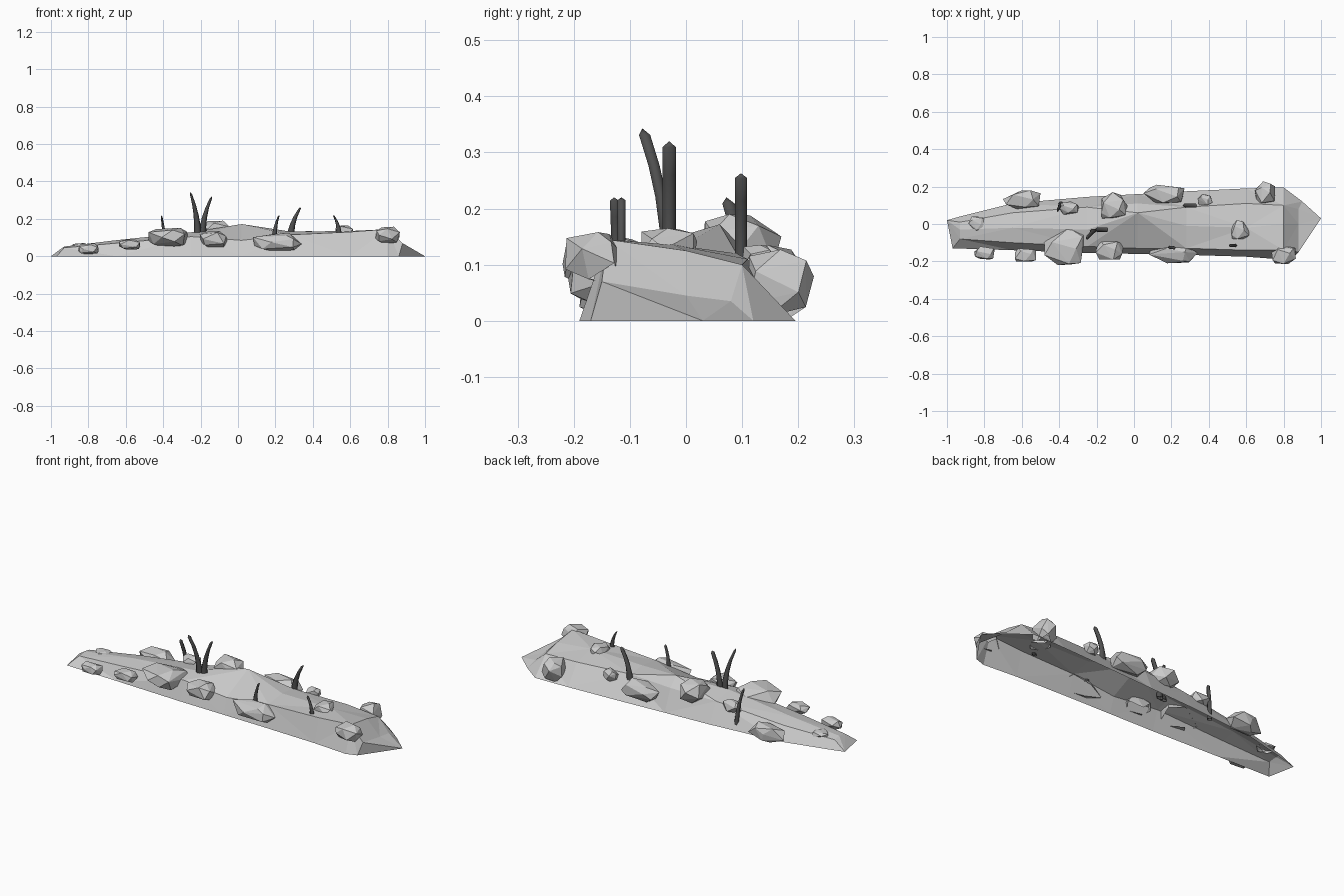
import bpy, bmesh, math, random
from mathutils import Vector
from mathutils.bvhtree import BVHTree

if "Cube" in bpy.data.objects:
    bpy.data.objects.remove(bpy.data.objects["Cube"])

random.seed(11)


def finish(name, bm, smooth=False, mat=None):
    me = bpy.data.meshes.new(name)
    bm.to_mesh(me)
    bm.free()
    for p in me.polygons:
        p.use_smooth = smooth
    if mat:
        me.materials.append(mat)
    ob = bpy.data.objects.new(name, me)
    bpy.context.collection.objects.link(ob)
    return ob


# Earth mound: open-bottomed shell lofted through irregular sections
# x, base y-, shoulder (y, z), ridge (y, z), shoulder (y, z), base y+
sections = [
    (-0.93, -0.13, -0.08, .045, -0.03, .052, 0.01, .045, 0.04),
    (-0.65, -0.14, -0.10, .070, -0.02, .086, 0.06, .07, 0.11),
    (-0.25, -0.155, -0.12, .105, -0.03, .128, 0.09, .11, 0.145),
    (0.02, -0.16, -0.13, .085, 0.06, .172, 0.11, .12, 0.16),
    (0.28, -0.165, -0.13, .115, -0.01, .132, 0.09, .12, 0.175),
    (0.60, -0.175, -0.14, .130, -0.02, .135, 0.11, .11, 0.19),
    (0.80, -0.19, -0.14, .145, 0.00, .125, 0.10, .10, 0.195),
    (0.88, -0.17, -0.15, .070, 0.00, .045, 0.08, .035, 0.12),
]
bm = bmesh.new()
rows = []
for x, b0, y1, z1, y2, z2, y3, z3, b1 in sections:
    pts = [(b0, 0), (y1, z1), (y2, z2), (y3, z3), (b1, 0)]
    rows.append([bm.verts.new((x, y, z)) for y, z in pts])
for i, (a, b) in enumerate(zip(rows, rows[1:])):
    for k in range(4):
        if (i + k) % 2:
            bm.faces.new((a[k], b[k], b[k + 1]))
            bm.faces.new((a[k], b[k + 1], a[k + 1]))
        else:
            bm.faces.new((a[k], b[k], a[k + 1]))
            bm.faces.new((b[k], b[k + 1], a[k + 1]))
# pointed ends
for row, tip in ((rows[0], (-1, 0.02, 0)), (rows[-1], (1, 0.03, 0))):
    t = bm.verts.new(tip)
    for k in range(4):
        bm.faces.new((row[k], row[k + 1], t))
rows[0][0].co.x = -0.97
rows[-1][0].co.x = 0.86
rows[-1][4].co.x = 0.90
bmesh.ops.recalc_face_normals(bm, faces=bm.faces[:])
tree = BVHTree.FromBMesh(bm)
finish("mound", bm)


# Rocks: faceted hulls fitted to a box, open where buried in the mound
def rock(name, c, half):
    bm = bmesh.new()
    n = 15
    pts = []
    for i in range(n):
        z = 1 - 2 * (i + .5) / n
        r = math.sqrt(1 - z * z)
        a = i * 2.4 + random.uniform(-.4, .4)
        p = Vector((r * math.cos(a), r * math.sin(a), z)) * random.uniform(.9, 1.15)
        # push towards a blocky outline
        pts.append(Vector([math.copysign(abs(v) ** .8, v) for v in p]))
    lo = [min(p[k] for p in pts) for k in range(3)]
    hi = [max(p[k] for p in pts) for k in range(3)]
    for p in pts:
        bm.verts.new([c[k] + half[k] * (2 * (p[k] - lo[k]) / (hi[k] - lo[k]) - 1)
                      for k in range(3)])
    bmesh.ops.convex_hull(bm, input=bm.verts[:])
    bmesh.ops.recalc_face_normals(bm, faces=bm.faces[:])

    def inside(p):
        return tree.ray_cast(p, Vector((0, 0, 1)))[0] is not None

    hidden = [f for f in bm.faces if all(inside(v.co) for v in f.verts)
              or (inside(f.calc_center_median()) and f.normal.z < -.2)]
    bmesh.ops.delete(bm, geom=hidden, context='FACES')
    junk = [v for v in bm.verts if not v.link_faces]
    bmesh.ops.delete(bm, geom=junk, context='VERTS')
    finish(name, bm)


# x, y, z, half sizes
rocks = [
    (-.37, -.12, .10, .11, .10, .052),
    (-.60, .13, .045, .10, .05, .045),
    (-.105, .10, .135, .07, .07, .055),
    (-.35, .085, .11, .055, .035, .03),
    (.16, .16, .085, .11, .05, .05),
    (.70, .17, .065, .055, .058, .062),
    (.57, -.03, .135, .048, .05, .03),
    (.80, -.165, .112, .065, .05, .046),
    (.21, -.16, .075, .13, .05, .05),
    (-.13, -.14, .09, .075, .05, .045),
    (-.80, -.155, .04, .055, .035, .028),
    (-.58, -.165, .063, .057, .035, .027),
    (.38, .13, .105, .04, .03, .03),
    (-.84, 0, .055, .045, .04, .015),
]
for i, (x, y, z, a, b, c) in enumerate(rocks):
    rock(f"rock_{i + 1}", (x, y, z), (a, b, c))

# Grass blades: curved tapering strips with pointed tips
dark = bpy.data.materials.new("dark_grass")
dark.diffuse_color = (.08, .08, .08, 1)
dark.use_nodes = True
dark.node_tree.nodes["Principled BSDF"].inputs["Base Color"].default_value = dark.diffuse_color


def blade(name, base, tip, width, thick):
    bm = bmesh.new()
    base, tip = Vector(base), Vector(tip)
    rings = []
    for i in range(5):
        t = i / 4 * .95
        p = base.lerp(tip, t)
        p.x = base.x + (tip.x - base.x) * t ** 2
        p.y = base.y + (tip.y - base.y) * t ** 2
        h = thick * (1 - .75 * t) / 2
        w = width / 2
        rings.append([bm.verts.new((p.x + sx * h, p.y + sy * w, p.z))
                      for sx, sy in ((-1, 0), (-.4, -1), (.4, -1), (1, 0), (.4, 1), (-.4, 1))])
    for a, b in zip(rings, rings[1:]):
        for k in range(6):
            bm.faces.new((a[k], a[(k + 1) % 6], b[(k + 1) % 6], b[k]))
    t = bm.verts.new(tip)
    for k in range(6):
        bm.faces.new((rings[-1][k], rings[-1][(k + 1) % 6], t))
    bmesh.ops.recalc_face_normals(bm, faces=bm.faces[:])
    finish(name, bm, True, dark)


blades = [
    ((-.215, -.035, .11), (-.255, -.078, .343), .02, .042),
    ((-.19, -.03, .11), (-.14, -.03, .32), .024, .042),
    ((.28, .098, .09), (.335, .098, .263), .022, .045),
    ((.195, -.125, .10), (.22, -.128, .22), .016, .03),
    ((.54, -.115, .12), (.51, -.115, .22), .014, .03),
    ((-.39, .11, .0), (-.41, .072, .22), .022, .032),
]
for i, b in enumerate(blades):
    blade(f"grass_blade_{i + 1}", *b)
